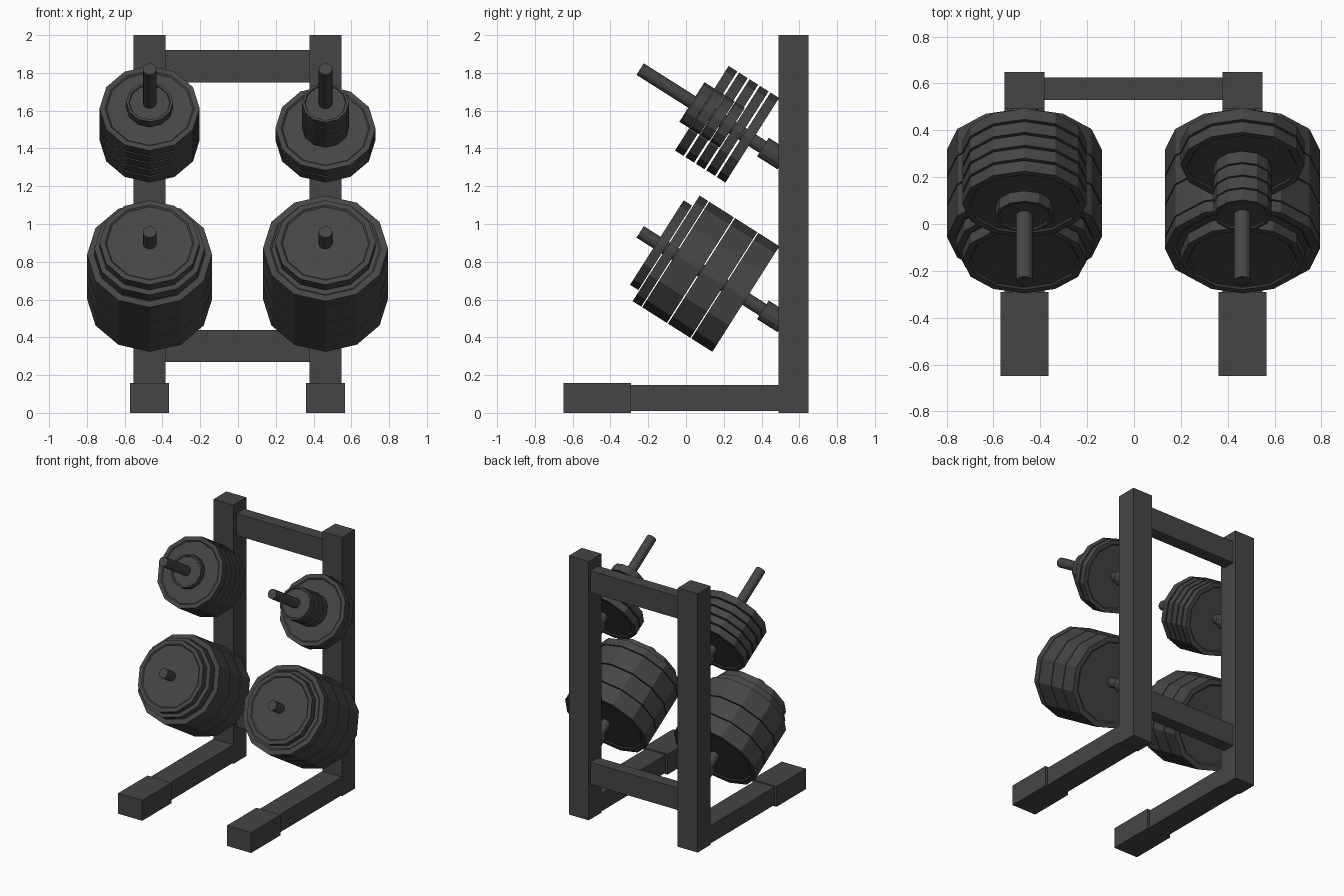
import bpy, bmesh, math
from mathutils import Matrix, Vector

default = bpy.data.objects.get("Cube")
if default:
    bpy.data.objects.remove(default, do_unlink=True)

# One dark iron colour for everything
iron = bpy.data.materials.new("dark_iron")
iron.use_nodes = True
iron.diffuse_color = (0.06, 0.06, 0.06, 1)
bsdf = iron.node_tree.nodes["Principled BSDF"]
bsdf.inputs["Base Color"].default_value = iron.diffuse_color
bsdf.inputs["Roughness"].default_value = 0.7

SIDES = 12
TILT = Matrix.Rotation(math.radians(57.6), 4, 'X')


def finish(name, bm):
    bmesh.ops.recalc_face_normals(bm, faces=bm.faces)
    mesh = bpy.data.meshes.new(name)
    bm.to_mesh(mesh)
    bm.free()
    mesh.materials.append(iron)
    ob = bpy.data.objects.new(name, mesh)
    bpy.context.collection.objects.link(ob)
    return ob


def box(name, x, y, z):
    """Box from (min, max) pairs."""
    bm = bmesh.new()
    bmesh.ops.create_cube(bm, size=1)
    for v in bm.verts:
        v.co = [lo + (c + 0.5) * (hi - lo) for c, (lo, hi) in zip(v.co, (x, y, z))]
    return finish(name, bm)


def lathe(name, profile, base):
    """Closed faceted solid from (radius, distance) rings along the tilted peg axis."""
    bm = bmesh.new()
    rings = []
    for r, t in profile:
        angles = [2 * math.pi * i / SIDES for i in range(SIDES)]
        rings.append([bm.verts.new((r * math.cos(a), r * math.sin(a), t)) for a in angles])
    for a, b in zip(rings, rings[1:]):
        for i in range(SIDES):
            j = (i + 1) % SIDES
            bm.faces.new((a[i], a[j], b[j], b[i]))
    bm.faces.new(rings[0])
    bm.faces.new(rings[-1])
    ob = finish(name, bm)
    ob.matrix_world = Matrix.Translation(base) @ TILT
    return ob


def plate(name, radius, start, end, base):
    """Weight plate with a raised rim on both faces."""
    dip = 0.007
    inner, lip = radius * 0.86, radius * 0.89
    lathe(name, [(inner, start + dip), (lip, start), (radius, start),
                 (radius, end), (lip, end), (inner, end - dip)], base)


BIG, MID, SMALL, TINY = 0.331, 0.292, 0.265, 0.124

# Plate stacks as (radius, start, end) along each peg
thin = [(SMALL, 0.165 + 0.0655 * i, 0.219 + 0.0655 * i) for i in range(5)]
bumpers = [(BIG, 0.205, 0.337), (BIG, 0.343, 0.483), (BIG, 0.490, 0.645)]
front_plate = (SMALL, 0.711, 0.763)
stacks = {
    ("right", "upper"): thin + [(TINY, 0.491, 0.543)],
    ("left", "upper"): thin[:2] + [(TINY, 0.290 + 0.0635 * i, 0.347 + 0.0635 * i) for i in range(4)],
    ("right", "lower"): bumpers + [(MID, 0.651, 0.705), front_plate],
    ("left", "lower"): bumpers + [(BIG, 0.651, 0.705), front_plate],
}

for side, cx in (("right", -0.468), ("left", 0.463)):
    # Upright, floor beam and foot
    span = (cx - 0.085, cx + 0.085)
    box(side + "_upright", span, (0.49, 0.648), (0, 2))
    box(side + "_floor_beam", span, (-0.30, 0.49), (0.01, 0.148))
    box(side + "_foot", (cx - 0.103, cx + 0.103), (-0.648, -0.29), (0, 0.158))

    # Pegs with collars and plates
    for level, z in (("upper", 1.355), ("lower", 0.493)):
        base = Vector((cx, 0.49, z))
        tag = side + "_" + level
        lathe(tag + "_peg", [(0.036, 0), (0.036, 0.868)], base)
        lathe(tag + "_collar", [(0.058, -0.03), (0.058, 0.098)], base)
        for n, (radius, start, end) in enumerate(stacks[side, level], 1):
            plate(f"{tag}_plate_{n}", radius, start, end, base)

# Cross bars between the uprights
for name, z in (("lower_cross_bar", 0.27), ("upper_cross_bar", 1.75)):
    box(name, (-0.40, 0.40), (0.53, 0.625), (z, z + 0.17))
